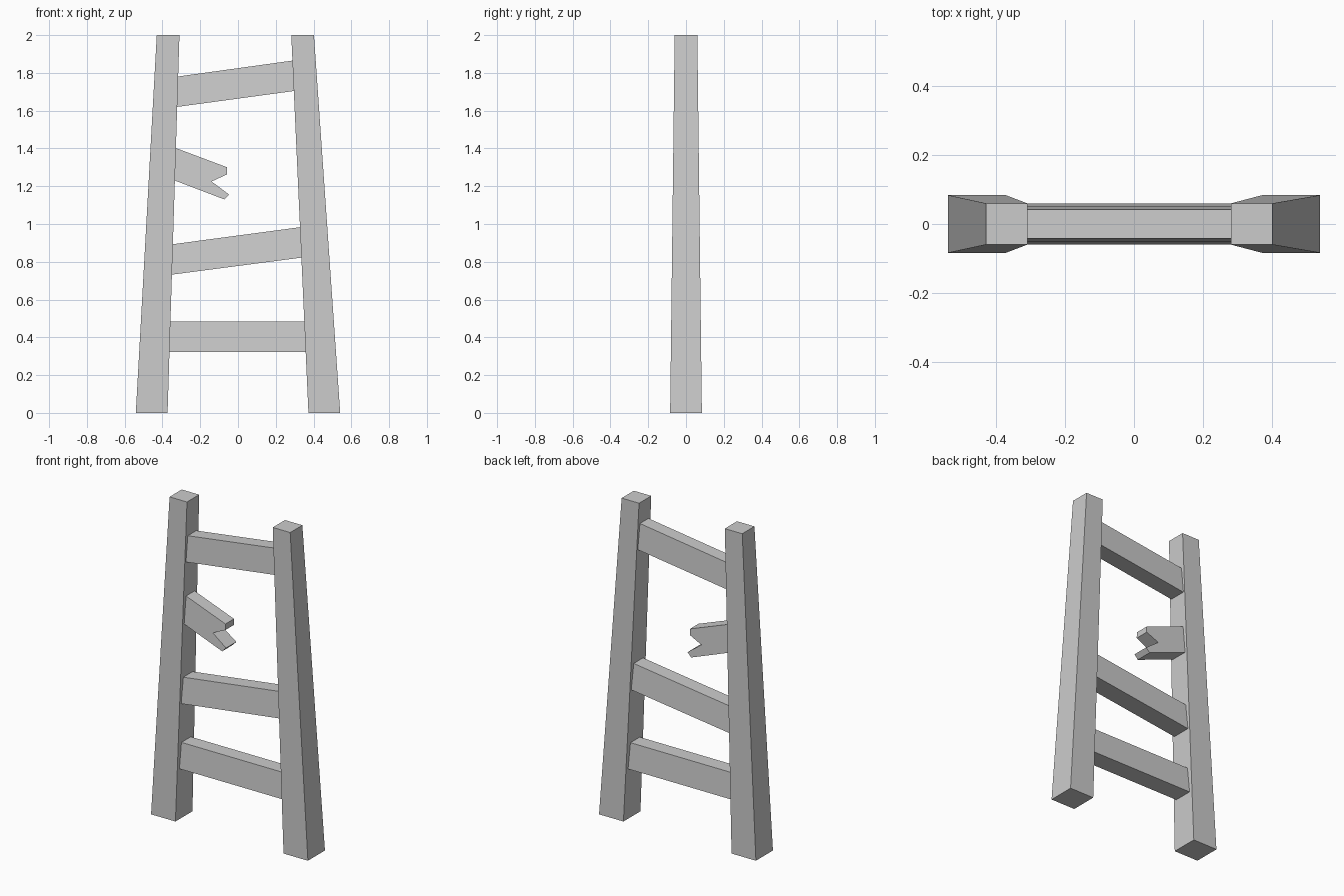
import bpy, bmesh

if "Cube" in bpy.data.objects:
    bpy.data.objects.remove(bpy.data.objects["Cube"])


def make_object(name, bm):
    bmesh.ops.recalc_face_normals(bm, faces=bm.faces)
    mesh = bpy.data.meshes.new(name)
    bm.to_mesh(mesh)
    bm.free()
    obj = bpy.data.objects.new(name, mesh)
    bpy.context.collection.objects.link(obj)


def plank(name, outline):
    """Extrude an outline of (x, z, half depth) points through y."""
    bm = bmesh.new()
    front = [bm.verts.new((x, -d, z)) for x, z, d in outline]
    back = [bm.verts.new((x, d, z)) for x, z, d in outline]
    bm.faces.new(front)
    bm.faces.new(back[::-1])
    for i in range(len(outline)):
        j = (i + 1) % len(outline)
        bm.faces.new((front[i], back[i], back[j], front[j]))
    make_object(name, bm)


# Inner faces of the two leaning posts
def inner_left(z):
    return -0.373 + 0.0315 * z


def inner_right(z):
    return 0.373 - 0.0455 * z


# Tapered posts
plank("left_post", [(-0.541, 0, 0.084), (-0.373, 0, 0.084),
                    (-0.31, 2, 0.06), (-0.43, 2, 0.06)])
plank("right_post", [(0.373, 0, 0.084), (0.541, 0, 0.084),
                     (0.402, 2, 0.06), (0.282, 2, 0.06)])

# Whole rungs: lower z at left and right, half depth at top and bottom
HEIGHT = 0.161
rungs = {
    "bottom_rung": (0.322, 0.322, 0.046, 0.059),
    "middle_rung": (0.732, 0.822, 0.046, 0.060),
    "top_rung": (1.62, 1.704, 0.042, 0.053),
}
for name, (zl, zr, top, low) in rungs.items():
    plank(name, [(inner_left(zl), zl, low), (inner_right(zr), zr, low),
                 (inner_right(zr + HEIGHT), zr + HEIGHT, top),
                 (inner_left(zl + HEIGHT), zl + HEIGHT, top)])

# Snapped rung with a splintered end
plank("broken_rung", [(inner_left(1.23), 1.23, 0.053), (-0.072, 1.13, 0.053),
                      (-0.047, 1.156, 0.0508), (-0.14, 1.225, 0.048),
                      (-0.057, 1.263, 0.0443), (-0.057, 1.30, 0.042),
                      (inner_left(1.402), 1.402, 0.042)])
